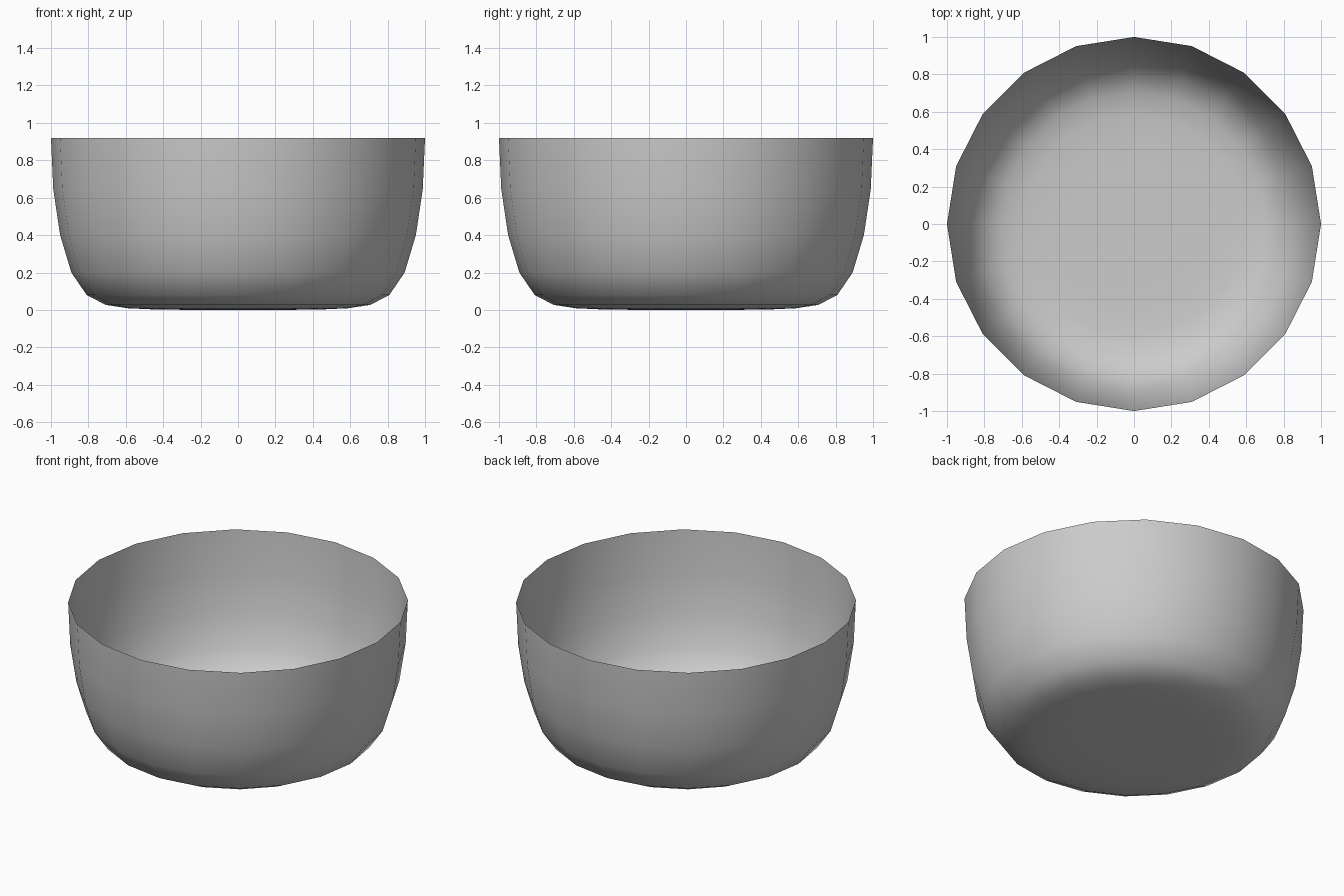
import bpy, bmesh
from math import sin, cos, pi, radians

if "Cube" in bpy.data.objects:
    bpy.data.objects.remove(bpy.data.objects["Cube"])

SIDES = 20
# Ring heights from the rim down; radii follow a half sphere in 9 degree steps
heights = [0.92, 0.645, 0.40, 0.20, 0.08, 0.027, 0.009, 0.003, 0.001, 0.0]

bm = bmesh.new()
rings = []
for i, z in enumerate(heights):
    r = sin(radians(90 - 9 * i))
    rings.append([bm.verts.new((r * cos(2 * pi * k / SIDES), r * sin(2 * pi * k / SIDES), z))
                  for k in range(SIDES)])

# Wall bands
for upper, lower in zip(rings, rings[1:]):
    for k in range(SIDES):
        n = (k + 1) % SIDES
        bm.faces.new((lower[k], lower[n], upper[n], upper[k]))

# Bottom fan
pole = bm.verts.new((0, 0, 0))
for k in range(SIDES):
    bm.faces.new((pole, rings[-1][(k + 1) % SIDES], rings[-1][k]))

for f in bm.faces:
    f.smooth = True
mesh = bpy.data.meshes.new("bowl")
bm.to_mesh(mesh)
bm.free()
bowl = bpy.data.objects.new("bowl", mesh)
bpy.context.collection.objects.link(bowl)
